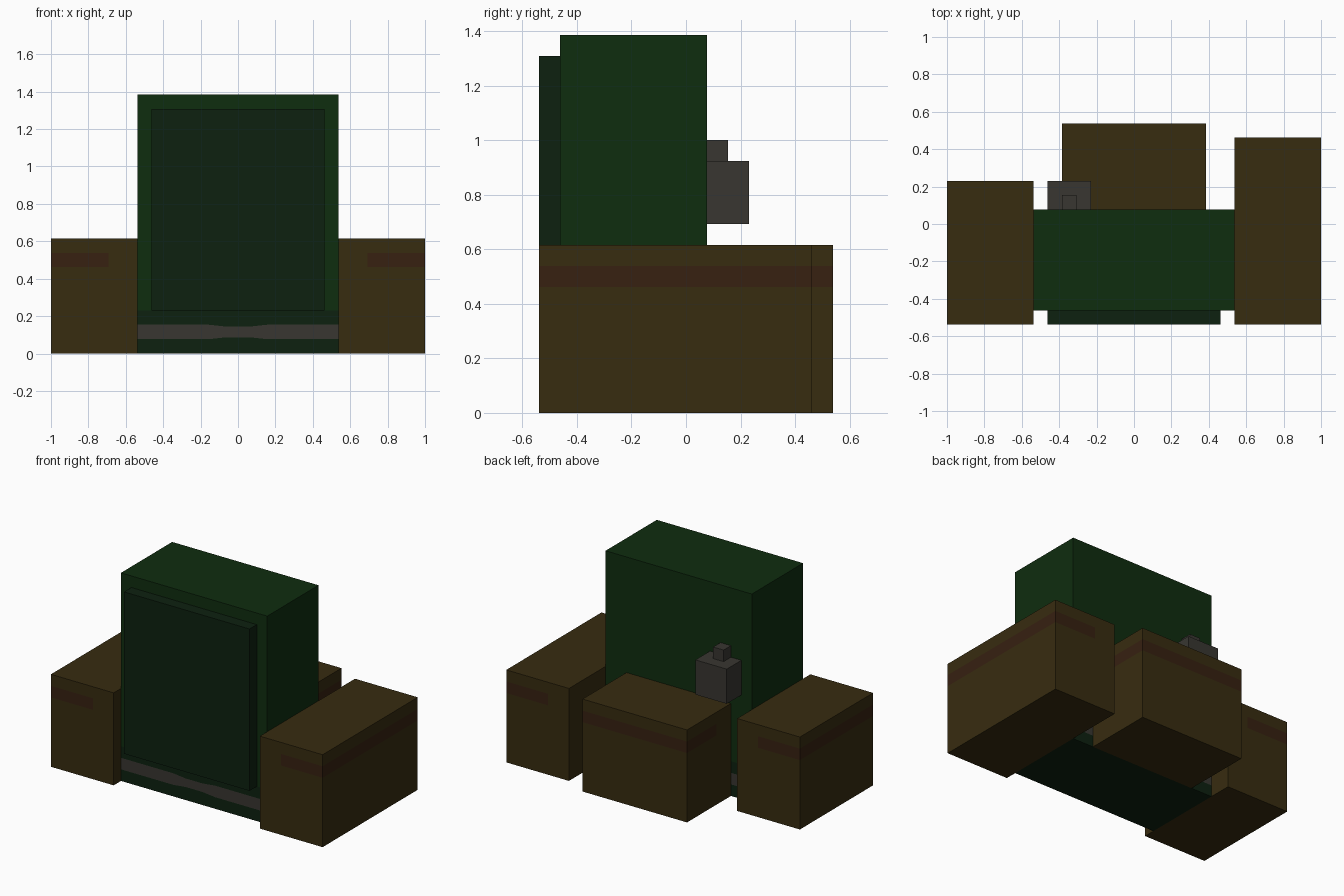
import bpy, bmesh
from mathutils import Vector

if "Cube" in bpy.data.objects:
    bpy.data.objects.remove(bpy.data.objects["Cube"])

U = 1 / 13  # grid unit: the model is 26 units wide


def mat(name, rgb):
    m = bpy.data.materials.new(name)
    m.diffuse_color = (*rgb, 1)
    m.use_nodes = True
    m.node_tree.nodes["Principled BSDF"].inputs["Base Color"].default_value = m.diffuse_color
    return m


green = mat("green cloth", (0.0046, 0.0260, 0.0048))
dark_green = mat("dark green cloth", (0.0040, 0.0152, 0.0050))
brown = mat("brown leather", (0.0385, 0.0250, 0.0050))
red_brown = mat("red brown strap", (0.0380, 0.0150, 0.0055))
grey = mat("grey metal", (0.0395, 0.0369, 0.0307))


def box(name, lo, hi, mats, cuts=(), rule=None, shape=None):
    """Box from corner lo to corner hi (grid units), cut at (axis, value) planes, coloured by rule(centre, normal)."""
    bm = bmesh.new()
    bmesh.ops.create_cube(bm, size=1)
    for v in bm.verts:
        v.co = Vector([lo[i] if v.co[i] < 0 else hi[i] for i in range(3)])
    for axis, value in cuts:
        n = Vector((0, 0, 0))
        n[axis] = 1
        bmesh.ops.bisect_plane(bm, geom=bm.verts[:] + bm.edges[:] + bm.faces[:],
                               plane_co=n * value, plane_no=n)
    bm.normal_update()
    if rule:
        for f in bm.faces:
            f.material_index = rule(f.calc_center_median(), f.normal)
    if shape:
        for v in bm.verts:
            shape(v.co)
    bmesh.ops.scale(bm, vec=(U, U, U), verts=bm.verts)
    me = bpy.data.meshes.new(name)
    bm.to_mesh(me)
    bm.free()
    for m in mats:
        me.materials.append(m)
    ob = bpy.data.objects.new(name, me)
    bpy.context.collection.objects.link(ob)
    return ob


# Main body with dark base and a grey belt around it
def body_rule(c, n):
    if n.z > 0.5 or c.z > 3:
        return 0
    return 2 if 1 < c.z < 2 and abs(n.z) < 0.5 else 1


def pinch_belt(co):
    if co.y < -5.9 and abs(co.x) < 1 and 0.9 < co.z < 2.1:
        co.z += 0.13 if co.z < 1.5 else -0.13


box("main_body", (-7, -6, 0), (7, 1, 18), [green, dark_green, grey],
    [(2, 1), (2, 2), (2, 3), (0, -2), (0, -0.8), (0, 0.8), (0, 2)], body_rule, pinch_belt)

# Raised front panel
box("front_panel", (-6, -7, 3), (6, -6, 17), [dark_green])


# Side pouches: strap on the outer face, wrapping part of the way round the ends
def pouch_rule(c, n):
    return int(6 < c.z < 7 and abs(n.z) < 0.5 and abs(c.x) > 9)


for name, side, back in (("left_pouch", -1, 3), ("right_pouch", 1, 6)):
    x0, x1 = sorted((side * 7, side * 13))
    box(name, (x0, -7, 0), (x1, back, 8), [brown, red_brown],
        [(2, 6), (2, 7), (0, side * 9)], pouch_rule)


# Back pouch with the same strap
def back_rule(c, n):
    return int(6 < c.z < 7 and abs(n.z) < 0.5 and c.y > 3)


box("back_pouch", (-5, 1, 0), (5, 7, 8), [brown, red_brown],
    [(2, 6), (2, 7), (1, 3)], back_rule)

# Flask hung on the back
box("flask", (-6, 1, 9), (-3, 3, 12), [grey])
box("flask_cap", (-5, 1, 12), (-4, 2, 13), [grey])
